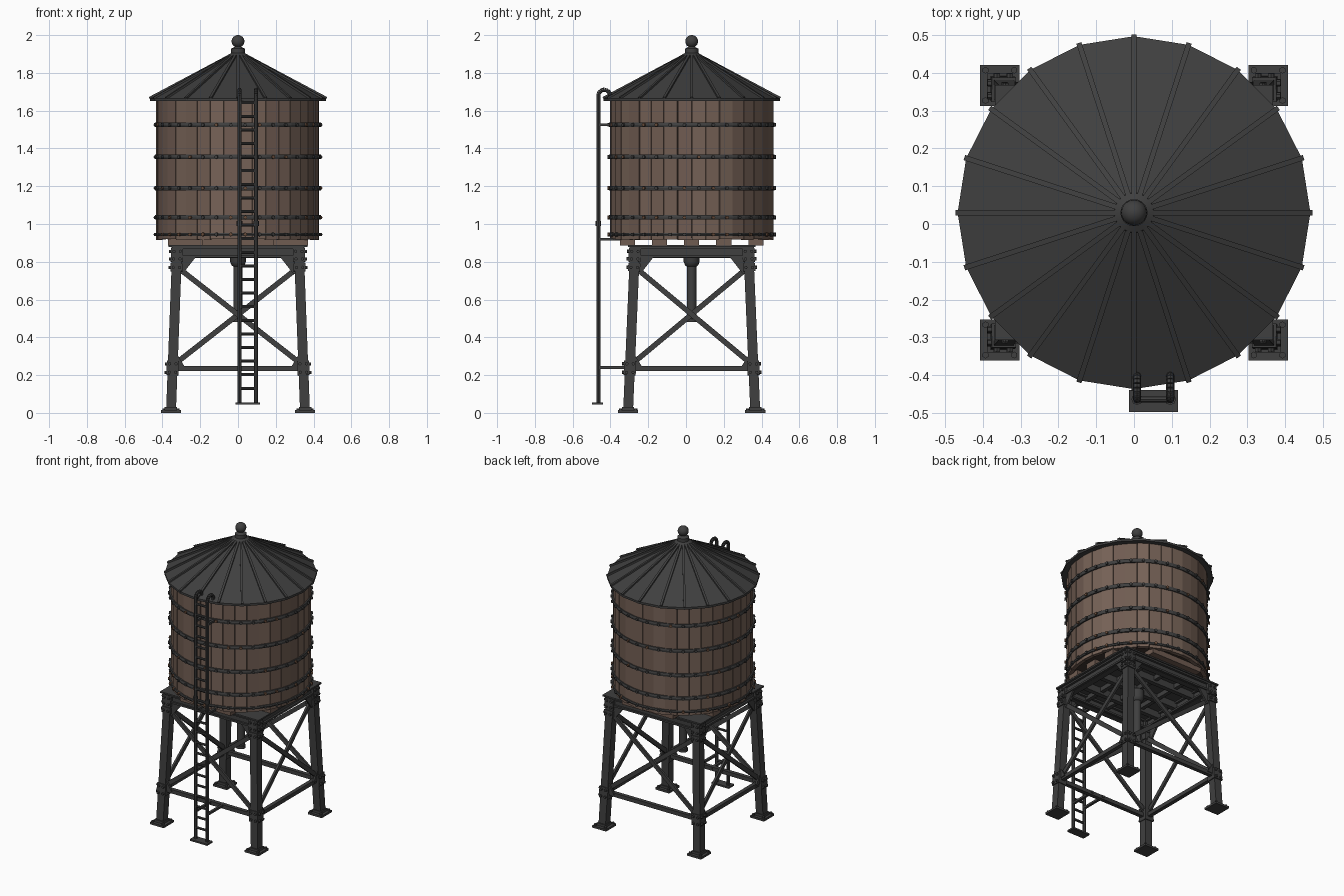
import bpy, bmesh, math, random
from mathutils import Vector, Matrix

random.seed(4)
if "Cube" in bpy.data.objects:
    bpy.data.objects.remove(bpy.data.objects["Cube"], do_unlink=True)

CY = 0.03  # tower axis in y
AXIS = Vector((0, CY, 0))


def material(name, rgb):
    m = bpy.data.materials.new(name)
    m.use_nodes = True
    m.diffuse_color = (*rgb, 1)
    m.node_tree.nodes["Principled BSDF"].inputs["Base Color"].default_value = (*rgb, 1)
    return m


METAL = material("dark metal", (0.05, 0.05, 0.05))
WOOD = material("brown wood", (0.185, 0.124, 0.096))
WOOD2 = material("darker brown wood", (0.16, 0.106, 0.082))
GAP = material("shadow wood", (0.05, 0.035, 0.028))
RUST = material("rusty bolt", (0.14, 0.075, 0.045))


def finish(name, bm, mats, smooth=False):
    bmesh.ops.recalc_face_normals(bm, faces=bm.faces)
    me = bpy.data.meshes.new(name)
    bm.to_mesh(me)
    bm.free()
    for m in mats:
        me.materials.append(m)
    if smooth:
        me.shade_smooth()
        me.set_sharp_from_angle(angle=math.radians(40))
    ob = bpy.data.objects.new(name, me)
    bpy.context.collection.objects.link(ob)


def frame(a, b, ref):
    z = (b - a).normalized()
    x = Vector(ref).cross(z).normalized()
    rot = Matrix((x, z.cross(x), z)).transposed().to_4x4()
    return Matrix.Translation((a + b) / 2) @ rot


def beam(bm, a, b, w, h, ref=(0, 0, 1)):
    a, b = Vector(a), Vector(b)
    size = Matrix.Diagonal((w, h, (b - a).length, 1))
    bmesh.ops.create_cube(bm, size=1, matrix=frame(a, b, ref) @ size)


def box(bm, x, y, z0, z1, w, d):
    beam(bm, (x, y, z0), (x, y, z1), w, d, (0, 1, 0))


def rod(bm, a, b, r, n=8, mat=0):
    a, b = Vector(a), Vector(b)
    ref = (0, 1, 0) if abs((b - a).normalized().y) < 0.9 else (0, 0, 1)
    out = bmesh.ops.create_cone(bm, cap_ends=True, segments=n, radius1=r, radius2=r,
                                depth=(b - a).length, matrix=frame(a, b, ref))
    for f in {f for v in out["verts"] for f in v.link_faces}:
        f.material_index = mat


def lathe(bm, profile, n, closed=True):
    rings = []
    for i in range(n):
        t = math.tau * i / n
        rings.append([bm.verts.new((r * math.cos(t), CY + r * math.sin(t), z)) for r, z in profile])
    m = len(profile)
    for i in range(n):
        p, q = rings[i], rings[(i + 1) % n]
        for k in range(m if closed else m - 1):
            j = (k + 1) % m
            bm.faces.new((p[k], q[k], q[j], p[j]))
    if not closed:
        bm.faces.new([r[0] for r in rings])
        bm.faces.new([r[-1] for r in rings])


def prism(bm, pts, offset):
    lo = [bm.verts.new(p - offset) for p in pts]
    hi = [bm.verts.new(p + offset) for p in pts]
    bm.faces.new(lo)
    bm.faces.new(hi)
    for i in range(len(pts)):
        j = (i + 1) % len(pts)
        bm.faces.new((lo[i], lo[j], hi[j], hi[i]))


def polar(r, t, z):
    return Vector((r * math.cos(t), CY + r * math.sin(t), z))


# Tank: dark liner behind separate staves
bm = bmesh.new()
lathe(bm, [(0.42, 0.925), (0.42, 1.66)], 36, closed=False)
finish("tank_liner", bm, [GAP])

STAVES = 36
bm = bmesh.new()
for i in range(STAVES):
    r = 0.43 + random.uniform(-0.002, 0.003)
    half = math.pi / STAVES * 0.965
    mid = math.tau * (i + 0.5) / STAVES
    base = 0.918 + random.uniform(-0.003, 0.003)
    pts = [polar(rr, mid + s * half, 0) for rr, s in ((r, -1), (r, 1), (0.405, 1), (0.405, -1))]
    before = len(bm.faces)
    height = Vector((0, 0, (1.66 - base) / 2))
    prism(bm, [p + Vector((0, 0, base)) + height for p in pts], height)
    bm.faces.ensure_lookup_table()
    shade = int(random.random() < 0.35)
    for f in bm.faces[before:]:
        f.material_index = shade
finish("tank_staves", bm, [WOOD, WOOD2])

# Hoops with bolts
HOOPS = (0.945, 1.035, 1.19, 1.355, 1.525)
bm = bmesh.new()
for z in HOOPS:
    h = 0.008 if z < 1 else 0.012
    lathe(bm, [(0.425, z - h), (0.438, z - h), (0.441, z), (0.438, z + h), (0.425, z + h)], 36)
finish("tank_hoops", bm, [METAL])

bm = bmesh.new()
for z in HOOPS:
    for i in range(STAVES):
        t = math.tau * (i + 0.5) / STAVES
        rod(bm, polar(0.43, t, z), polar(0.447, t, z), 0.01, 6, int(random.random() < 0.3))
finish("hoop_bolts", bm, [METAL, RUST])

# Roof: faceted cone with standing ribs
SIDES = 20
bm = bmesh.new()
lathe(bm, [(0.03, 1.897), (0.467, 1.664), (0.467, 1.65), (0.42, 1.65), (0.03, 1.87)], SIDES)
finish("roof", bm, [METAL])

bm = bmesh.new()
for i in range(SIDES):
    t = math.tau * i / SIDES
    beam(bm, polar(0.045, t, 1.889), polar(0.468, t, 1.664), 0.014, 0.018)
finish("roof_ribs", bm, [METAL])

# Finial
bm = bmesh.new()
ball = [(0.034 * math.cos(a), 1.967 + 0.033 * math.sin(a))
        for a in (math.radians(d) for d in range(-60, 90, 15))]
lathe(bm, [(0.055, 1.87), (0.052, 1.896), (0.036, 1.905), (0.036, 1.928), (0.024, 1.934)]
      + ball + [(0.003, 2.0)], 20, closed=False)
finish("roof_finial", bm, [METAL], True)

# Legs: each corner leans inward going up
CORNERS = ((-1, -1), (1, -1), (1, 1), (-1, 1))


def leg(i, z):
    sx, sy = CORNERS[i % 4]
    k = z / 0.87
    return Vector((sx * (0.355 - 0.033 * k), CY + sy * (0.337 - 0.037 * k), z))


bm = bmesh.new()
feet = bmesh.new()
bolts = bmesh.new()
for i, (sx, sy) in enumerate(CORNERS):
    beam(bm, leg(i, 0.01), leg(i, 0.88), 0.052, 0.052, (0, 1, 0))
    for z0, z1 in ((0.20, 0.275), (0.75, 0.79), (0.80, 0.87)):
        beam(bm, leg(i, z0), leg(i, z1), 0.064, 0.064, (0, 1, 0))
    for z in (0.215, 0.26, 0.77, 0.815, 0.855):
        p = leg(i, z)
        for s in (-0.017, 0.017):
            rod(bolts, p + Vector((0, s, 0)), p + Vector((sx * 0.042, s, 0)), 0.009, 6)
            rod(bolts, p + Vector((s, 0, 0)), p + Vector((s, sy * 0.042, 0)), 0.009, 6)
    p = leg(i, 0)
    box(feet, p.x, p.y, 0, 0.014, 0.104, 0.108)
    box(feet, p.x, p.y, 0.01, 0.03, 0.066, 0.066)
    for dx, dy in CORNERS:
        q = p + Vector((dx * 0.038, dy * 0.04, 0.01))
        rod(bolts, q, q + Vector((0, 0, 0.014)), 0.009, 6)
finish("legs", bm, [METAL])
finish("foot_plates", feet, [METAL])
finish("leg_bolts", bolts, [METAL])

# Bracing and gussets on the four sides
braces = bmesh.new()
gussets = bmesh.new()
for i in range(4):
    along = (leg(i + 1, 0.8) - leg(i, 0.8)).normalized()
    out = Vector((along.y, -along.x, 0))
    beam(braces, leg(i, 0.235), leg(i + 1, 0.235), 0.026, 0.026)
    for j, k, s in ((i, i + 1, 0.006), (i + 1, i, -0.006)):
        beam(braces, leg(j, 0.775) + out * s, leg(k, 0.25) + out * s, 0.014, 0.028)
    for j, s in ((i, 1), (i + 1, -1)):
        for z, tip in ((0.825, 0.735), (0.235, 0.30)):
            size = 0.1 if z > 0.5 else 0.07
            c = leg(j, z) + out * 0.012
            pts = [c, c + along * s * size, c + along * s * 0.03 + Vector((0, 0, tip - z)),
                   c + Vector((0, 0, tip - z))]
            prism(gussets, pts, out * 0.006)
finish("side_braces", braces, [METAL])
finish("gusset_plates", gussets, [METAL])

# Platform: perimeter beams, cross beams, deck
bm = bmesh.new()
for s in (-1, 1):
    for z, w, h in ((0.85, 0.03, 0.06), (0.828, 0.055, 0.012), (0.874, 0.06, 0.014)):
        beam(bm, (-0.35, CY + s * 0.3, z), (0.35, CY + s * 0.3, z), w, h)
        beam(bm, (s * 0.322, CY - 0.32, z), (s * 0.322, CY + 0.32, z), w, h)
for k in (-0.16, 0, 0.16):
    beam(bm, (-0.32, CY + k, 0.855), (0.32, CY + k, 0.855), 0.03, 0.045)
    beam(bm, (k, CY - 0.3, 0.863), (k, CY + 0.3, 0.863), 0.025, 0.03)
box(bm, 0, CY, 0.878, 0.888, 0.735, 0.675)
finish("platform", bm, [METAL])

# Timber joists between deck and tank
bm = bmesh.new()
for k in (-0.34, -0.17, 0, 0.17, 0.34):
    half = min(0.37, math.sqrt(0.425 ** 2 - (abs(k) + 0.04) ** 2))
    beam(bm, (-half, CY + k, 0.905), (half, CY + k, 0.905), 0.08, 0.036)
finish("timber_joists", bm, [WOOD2])

# Outlet pipe
bm = bmesh.new()
lathe(bm, [(0.042, 0.85), (0.042, 0.80), (0.034, 0.78), (0.025, 0.775), (0.025, 0.50),
           (0.03, 0.497), (0.03, 0.48)], 16, closed=False)
finish("outlet_pipe", bm, [METAL], True)

# Ladder with hooked rails, rungs and standoffs
LX, LY = (0.008, 0.096), -0.464
rails = bmesh.new()
rungs = bmesh.new()
standoffs = bmesh.new()
for x in LX:
    path = [Vector((x, LY, 0.05))]
    for k in range(11):
        a = math.pi * (1 - k / 10)
        path.append(Vector((x, LY + 0.031 + 0.031 * math.cos(a), 1.68 + 0.031 * math.sin(a))))
    path.append(Vector((x, LY + 0.062, 1.655)))
    for a, b in zip(path, path[1:]):
        rod(rails, a, b, 0.011)
    rod(rails, (x, LY, 0.99), (x, LY, 1.015), 0.015)
    for z, y in ((0.24, -0.28), (0.92, -0.30), (1.525, -0.39)):
        beam(standoffs, (x, LY, z), (x, y, z), 0.016, 0.014)
for k in range(22):
    z = 0.13 + k * 0.072
    rod(rungs, (LX[0], LY, z), (LX[1], LY, z), 0.008)
box(standoffs, sum(LX) / 2, -0.468, 0.045, 0.056, 0.13, 0.058)
finish("ladder_rails", rails, [METAL], True)
finish("ladder_rungs", rungs, [METAL], True)
finish("ladder_standoffs", standoffs, [METAL])
